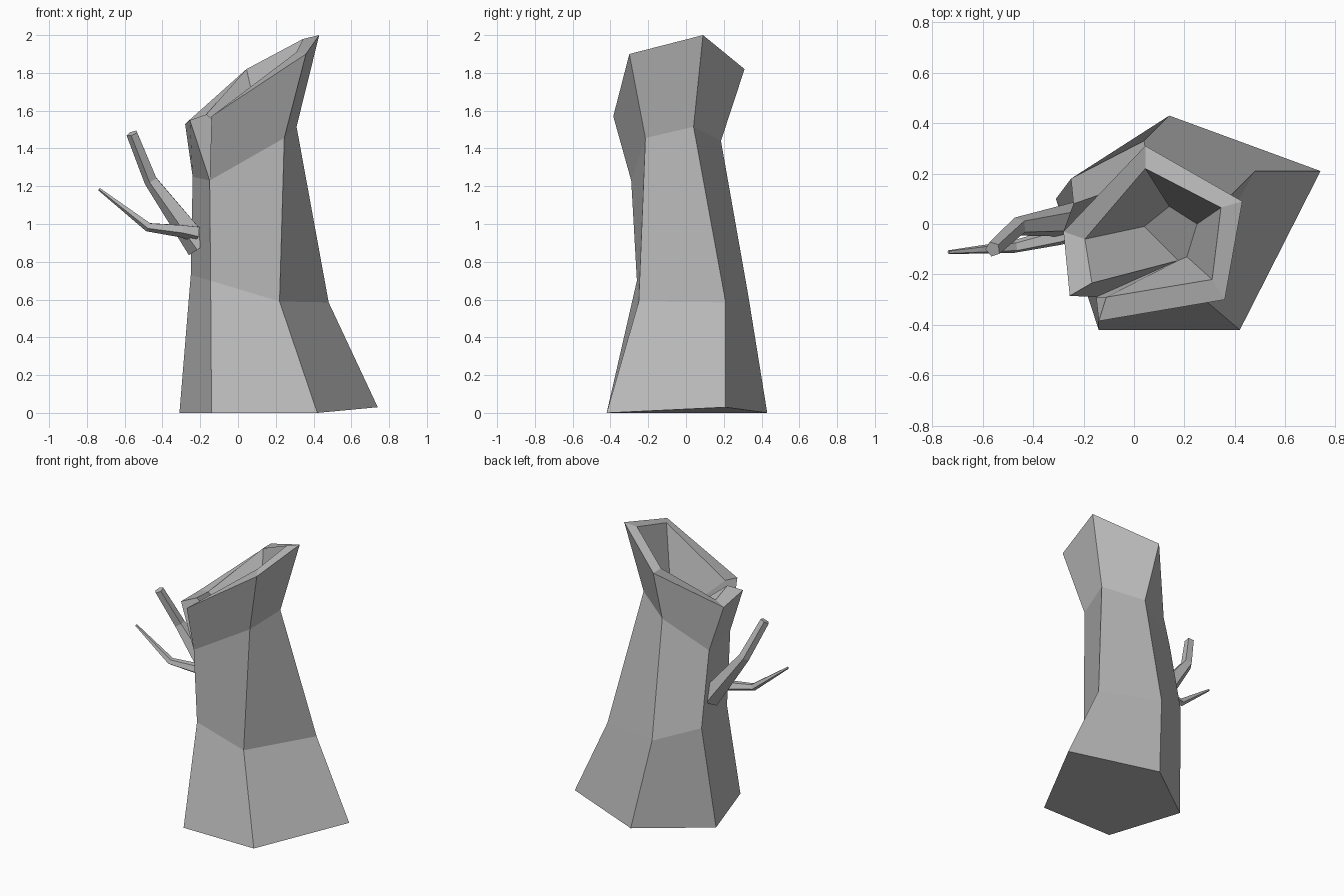
import bpy
import bmesh
from mathutils import Vector
from math import cos, sin, tau

if "Cube" in bpy.data.objects:
    bpy.data.objects.remove(bpy.data.objects["Cube"], do_unlink=True)

# Single bark colour
bark = bpy.data.materials.new("grey_bark")
bark.use_nodes = True
grey = (0.5, 0.5, 0.5, 1)
bark.diffuse_color = grey
bark.node_tree.nodes["Principled BSDF"].inputs["Base Color"].default_value = grey


def finish(bm, name):
    """Turn a bmesh into a flat shaded object with the bark material."""
    bmesh.ops.recalc_face_normals(bm, faces=bm.faces[:])
    mesh = bpy.data.meshes.new(name)
    bm.to_mesh(mesh)
    bm.free()
    mesh.materials.append(bark)
    obj = bpy.data.objects.new(name, mesh)
    bpy.context.collection.objects.link(obj)
    return obj


def add_ring(bm, points):
    return [bm.verts.new(p) for p in points]


def bridge(bm, lower, upper):
    """Join five sides; an upper ring with an extra point stays split at the seam."""
    for i in range(5):
        j = i + 1
        bm.faces.new((lower[i], lower[j % len(lower)],
                      upper[j % len(upper)], upper[i]))


def build_trunk():
    bm = bmesh.new()
    # Rings run front-left, front-right, right, back, left
    base = add_ring(bm, [(-.14, -.42, 0), (.42, -.42, 0), (.74, .21, .03),
                         (.14, .43, 0), (-.31, .1, 0)])
    flare = add_ring(bm, [(-.145, -.26, .7), (.22, -.25, .59), (.48, .21, .585),
                          (.04, .33, .62), (-.25, .18, .73)])
    neck = add_ring(bm, [(-.15, -.29, 1.23), (.245, -.215, 1.455), (.31, .04, 1.515),
                         (.06, .185, 1.44), (-.24, .08, 1.25)])
    # The rim has a sixth point, the loose flap beside the split
    rim = add_ring(bm, [(-.14, -.385, 1.57), (.36, -.3, 1.9), (.43, .09, 2),
                        (.045, .31, 1.82), (-.28, -.03, 1.53), (-.255, -.285, 1.55)])
    lip = add_ring(bm, [(-.11, -.29, 1.58), (.31, -.22, 1.91), (.345, .065, 1.98),
                        (.045, .22, 1.82), (-.195, -.06, 1.55), (-.167, -.234, 1.58)])
    floor = add_ring(bm, [(.175, -.145, 1.3), (.21, -.13, 1.43), (.25, 0, 1.47),
                          (.14, .07, 1.4), (.04, -.01, 1.28)])
    bm.faces.new(base[::-1])
    bridge(bm, base, flare)
    bridge(bm, flare, neck)
    bridge(bm, neck, rim)
    bridge(bm, rim, lip)
    bridge(bm, floor, lip)
    bm.faces.new(floor)
    # Both walls of the V-shaped split
    for k in (0, -1):
        bm.faces.new((neck[0], rim[k], lip[k], floor[0]))
    return finish(bm, "hollow_trunk")


def build_branch(name, path, radii, sides=5):
    """Sweep a tapering low-poly tube along a bent path."""
    bm = bmesh.new()
    path = [Vector(p) for p in path]
    rings = []
    for i, (p, r) in enumerate(zip(path, radii)):
        along = (path[min(i + 1, len(path) - 1)] - path[max(i - 1, 0)]).normalized()
        side = along.cross(Vector((0, 1, 0))).normalized()
        other = along.cross(side)
        turns = [tau * k / sides for k in range(sides)]
        rings.append(add_ring(bm, [p + r * (side * cos(t) + other * sin(t))
                                   for t in turns]))
    for lower, upper in zip(rings, rings[1:]):
        bridge(bm, lower, upper)
    bm.faces.new(rings[0][::-1])
    bm.faces.new(rings[-1])
    return finish(bm, name)


build_trunk()
build_branch("thick_branch",
             [(-.2, .02, .88), (-.46, -.01, 1.23), (-.56, -.1, 1.48)],
             [.075, .038, .032])
build_branch("thin_branch",
             [(-.22, -.02, .95), (-.3, -.05, .965), (-.475, -.09, .985), (-.735, -.112, 1.185)],
             [.045, .036, .026, .008])
